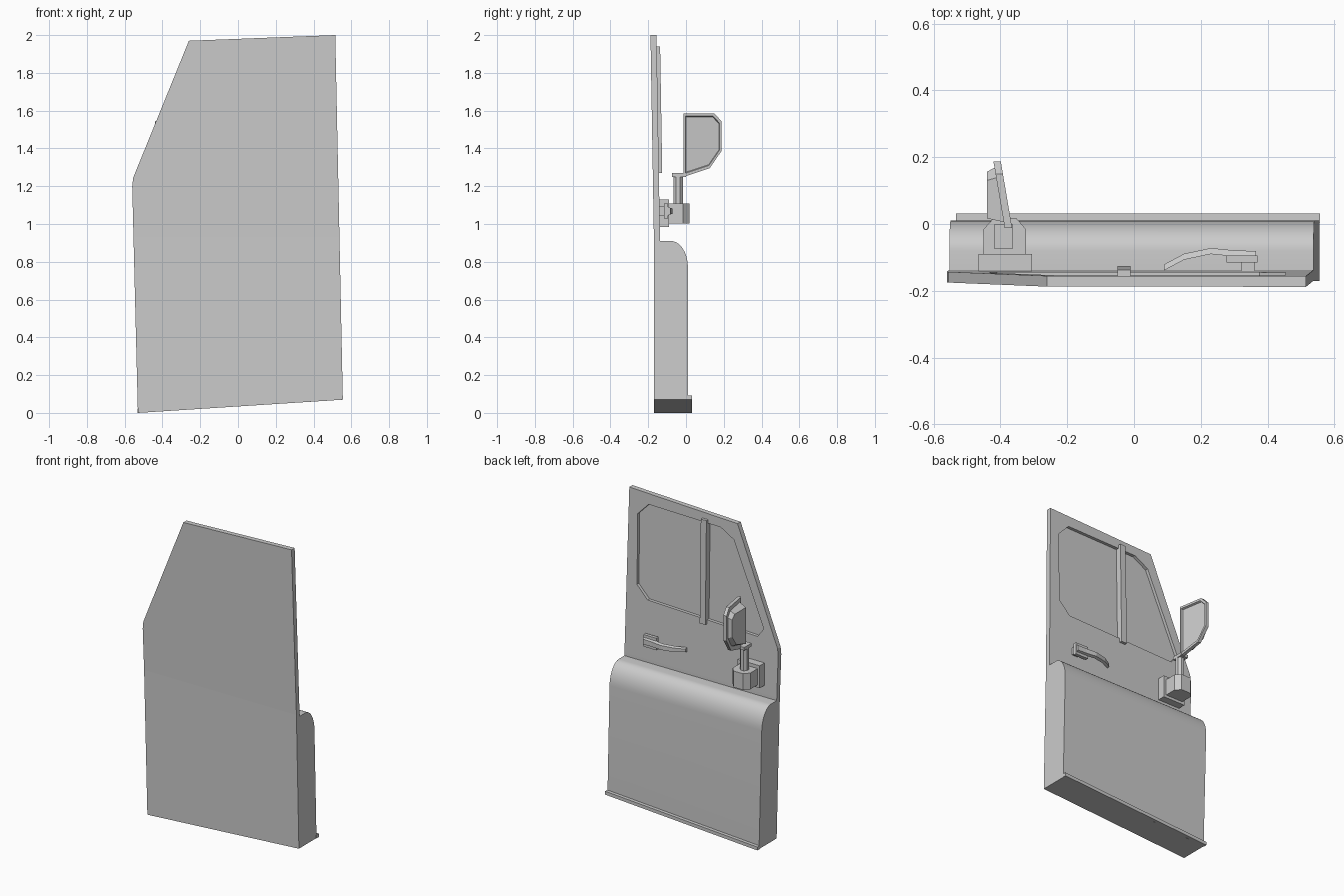
import bpy, bmesh
from math import cos, sin, pi

if "Cube" in bpy.data.objects:
    bpy.data.objects.remove(bpy.data.objects["Cube"])


def loft(name, rings):
    """Skin a list of equal-length vertex rings and cap both ends."""
    bm = bmesh.new()
    vs = [[bm.verts.new(p) for p in r] for r in rings]
    n = len(rings[0])
    for a, b in zip(vs, vs[1:]):
        for i in range(n):
            j = (i + 1) % n
            bm.faces.new((a[i], a[j], b[j], b[i]))
    bm.faces.new(vs[0])
    bm.faces.new(vs[-1])
    bmesh.ops.recalc_face_normals(bm, faces=bm.faces)
    me = bpy.data.meshes.new(name)
    bm.to_mesh(me)
    bm.free()
    ob = bpy.data.objects.new(name, me)
    bpy.context.collection.objects.link(ob)
    return ob


def box(name, x0, x1, y0, y1, z0, z1):
    return loft(name, [[(x0, y0, z), (x1, y0, z), (x1, y1, z), (x0, y1, z)] for z in (z0, z1)])


def smooth(ob):
    bpy.ops.object.select_all(action='DESELECT')
    ob.select_set(True)
    bpy.context.view_layer.objects.active = ob
    bpy.ops.object.shade_smooth_by_angle(angle=0.6)


def left(z):
    return -0.53 - 0.03 * z / 1.2


def right(z):
    return 0.555 - 0.04 * (z - 0.07) / 1.93


def lean(z):  # upper half of the door tilts inward
    return -0.018 * max(0, z - 0.93) / 1.07


def slab(name, outline, y0, y1):
    return loft(name, [[(x, y + lean(z), z) for x, z in outline] for y in (y0, y1)])


# door skin: lower and leaning upper panel
slab("lower_panel", [(left(0), 0), (right(.07), .07), (right(.93), .93), (left(.93), .93)], -.17, -.138)
upper = slab("upper_panel", [(left(.93), .93), (right(.93), .93), (.515, 2), (-.26, 1.97),
                             (-.555, 1.245), (-.56, 1.2)], -.17, -.138)

# window recess
window = [(.376, 1.925), (.453, 1.845), (.453, 1.39), (.376, 1.31), (-.41, 1.285),
          (-.455, 1.345), (-.235, 1.86), (-.14, 1.915)]
cutter = slab("window_cutter", window, -.158, -.1)
cutter.hide_render = True
mod = upper.modifiers.new("window", 'BOOLEAN')
mod.operation, mod.solver, mod.object = 'DIFFERENCE', 'EXACT', cutter
bpy.context.view_layer.objects.active = upper
bpy.ops.object.modifier_apply(modifier=mod.name)
bpy.data.objects.remove(cutter)

# window divider bar
slab("window_divider", [(-.05, 1.27), (-.01, 1.27), (-.01, 1.94), (-.05, 1.94)], -.16, -.12)

# rounded lower bulge with a sloping bottom edge
arc = [(-.08 + .09 * sin(t * pi / 20), .77 + .14 * cos(t * pi / 20)) for t in range(11)]
profile = [(-.138, .91)] + arc
bulge = loft("lower_bulge", [
    [(left(z), y, z) for y, z in profile] + [(left(0), .01, 0), (left(0), -.138, 0)],
    [(right(z), y, z) for y, z in profile] + [(right(.07), .01, .07), (right(.07), -.138, .07)]])
smooth(bulge)

# bottom lip
loft("bottom_lip", [[(x, .005, z), (x, .032, z), (x, .032, z + .022), (x, .005, z + .022)]
                    for x, z in ((-.533, 0), (.557, .07))])

# door handle: curved grip, end block and mounting plate
grip = [(.09, -.13, .014), (.15, -.098, .018), (.23, -.081, .02), (.30, -.088, .022), (.365, -.09, .024)]
loft("handle_grip", [[(x, y - .009, 1.068 - h), (x, y + .009, 1.068 - h * .7),
                      (x, y + .009, 1.068 + h * .7), (x, y - .009, 1.068 + h)] for x, y, h in grip])
box("handle_block", .277, .37, -.116, -.094, 1.03, 1.108)
box("handle_stem", .32, .362, -.14, -.112, 1.045, 1.092)

# mirror mount: wall plate, clamp, post and top plate
box("mirror_wall_plate", -.465, -.306, -.14, -.09, .985, 1.13)
clamp = [(-.45, -.095), (-.45, -.015), (-.42, .018), (-.353, .018), (-.324, -.015), (-.324, -.095)]
loft("mirror_clamp", [[(x, y, z) for x, y in clamp] for z in (1.003, 1.108)])
loft("mirror_post", [[(-.39 + .027 * cos(i * pi / 4 + pi / 8), -.042 + .027 * sin(i * pi / 4 + pi / 8), z)
                      for i in range(8)] for z in (1.1, 1.255)])
box("mirror_post_cap", -.417, -.364, -.075, .0, 1.25, 1.27)

# mirror head: inset glass facing the rear, rim, stepped back shell
head = [(-.012, 1.585), (.15, 1.585), (.187, 1.545), (.187, 1.385), (.125, 1.295), (-.012, 1.25)]


def ring(scale, dx, flat=False):
    out = []
    for y, z in head:
        y, z = .085 + (y - .085) * scale, 1.44 + (z - 1.44) * scale
        out.append((-.44 if flat else -.367 - .17 * y + dx, y, z))
    return out


loft("mirror_head", [ring(.87, -.012), ring(.9, 0), ring(1, 0), ring(1, -.022),
                     ring(.82, -.022), ring(.7, 0, True)])
